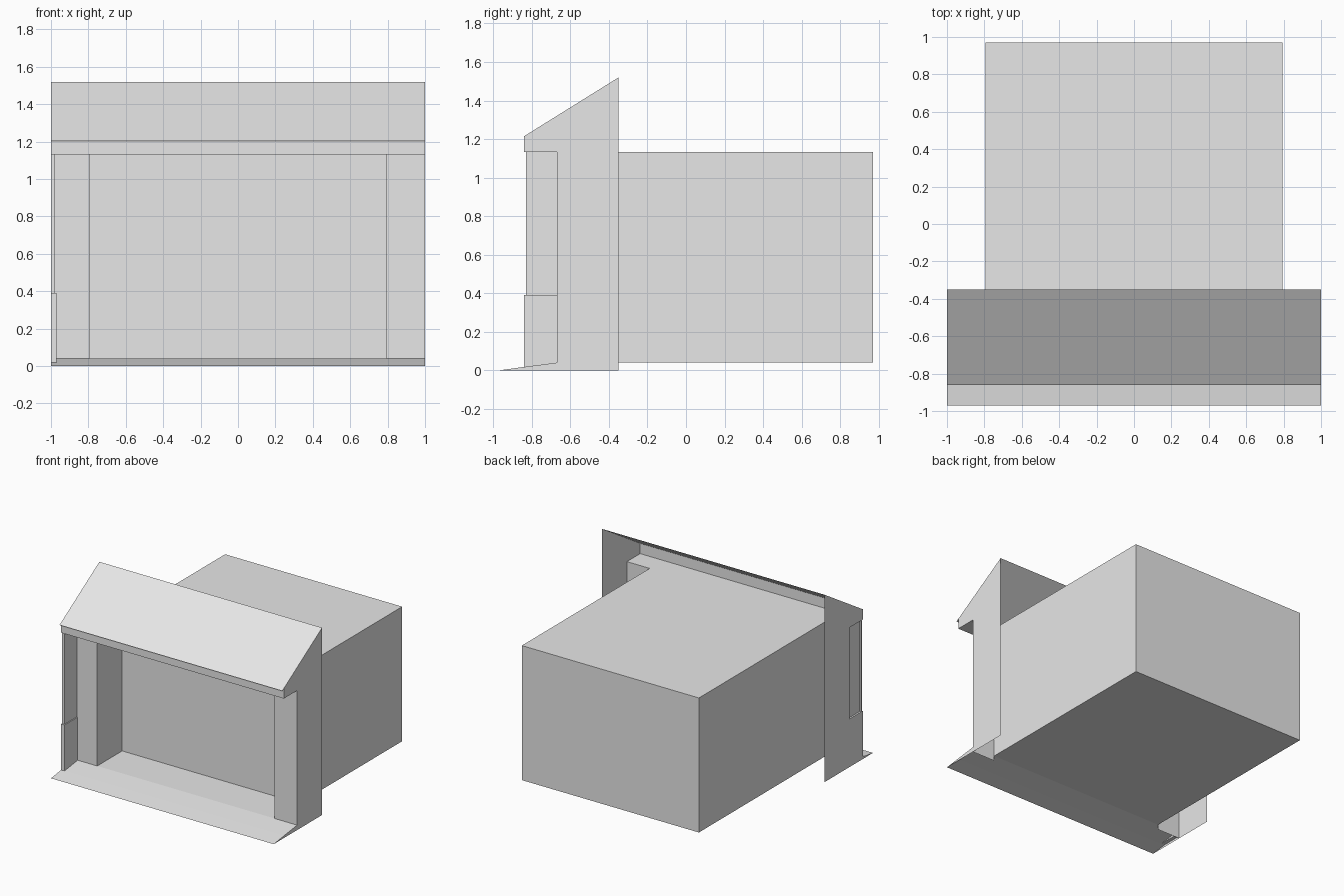
import bpy
import bmesh

if "Cube" in bpy.data.objects:
    bpy.data.objects.remove(bpy.data.objects["Cube"])

grey = bpy.data.materials.new("plain_grey")
grey.diffuse_color = (0.8, 0.8, 0.8, 1)
grey.use_nodes = True
grey.node_tree.nodes["Principled BSDF"].inputs["Base Color"].default_value = grey.diffuse_color


def make(name, faces):
    """Build one object from a list of flat polygons."""
    bm = bmesh.new()
    for poly in faces:
        bm.faces.new([bm.verts.new(p) for p in poly])
    bmesh.ops.remove_doubles(bm, verts=bm.verts, dist=1e-4)
    mesh = bpy.data.meshes.new(name)
    bm.to_mesh(mesh)
    bm.free()
    mesh.materials.append(grey)
    ob = bpy.data.objects.new(name, mesh)
    bpy.context.collection.objects.link(ob)
    return ob


def strip(profile, x0, x1):
    """Sweep an open (y, z) profile along x, one quad per segment."""
    return [[(x0, *a), (x1, *a), (x1, *b), (x0, *b)]
            for a, b in zip(profile, profile[1:])]


def side(profile, x):
    """Flat (y, z) outline at x, facing outwards."""
    pts = [(x, *p) for p in profile]
    return pts if x > 0 else pts[::-1]


def box(name, x0, x1, y0, y1, z0, z1):
    ring = [(y0, z0), (y1, z0), (y1, z1), (y0, z1)]
    faces = strip((ring + ring[:1])[::-1], x0, x1)
    faces += [[(x1, *p) for p in ring], [(x0, *p) for p in ring[::-1]]]
    return make(name, faces)


W, RX = 1.0, 0.795                     # half widths: shop front, room
LIP, EAVE, FACE, REAR, BACK = -0.97, -0.84, -0.67, -0.35, 0.97
FLOOR, HEAD, TOP = 0.04, 1.132, 1.52

# room behind the shop front: floor, back, ceiling, open towards the front
room = strip([(FACE, HEAD), (BACK, HEAD), (BACK, FLOOR), (FACE, FLOOR)], -RX, RX)
for x in (-RX, RX):
    room.append(side([(FACE, FLOOR), (BACK, FLOOR), (BACK, HEAD), (FACE, HEAD)], x))
make("room", room)

# wall closing the shallow porch
make("porch_back_wall", strip([(REAR, FLOOR), (REAR, HEAD)], -RX, RX))

# side walls with the sloped gable outline
gable = [(FACE, 0), (REAR, 0), (REAR, TOP), (EAVE, 1.215), (EAVE, HEAD), (FACE, HEAD)]
for label, s in (("left", -1), ("right", 1)):
    make(label + "_side_wall", [side(gable, s * W)])
    x0, x1 = sorted((s * RX, s * W))
    make(label + "_front_wall", strip([(FACE, 0), (FACE, HEAD)], x0, x1))

# roof sheet, fascia and soffit
make("roof", strip([(-0.861, 1.202), (REAR, TOP)], -W, W))
make("fascia_and_soffit", strip([(FACE, HEAD), (EAVE, HEAD), (EAVE, 1.215)], -W, W))

# sloping entrance ramp with filled ends
ramp = [(LIP, 0), (EAVE, 0.018), (FACE, FLOOR)]
make("entrance_ramp", strip(ramp, -W, W)
     + [side([(FACE, 0), (FACE, FLOOR), (EAVE, 0.018), (LIP, 0)], x) for x in (-W, W)])

# low wing wall with a window above it, left side only
box("wing_panel", -W, -0.97, EAVE, FACE, 0.018, 0.39)
box("window_post", -W, -0.978, -0.83, -0.818, 0.39, HEAD)
box("window_pane", -0.986, -0.978, -0.818, FACE, 0.39, HEAD)
